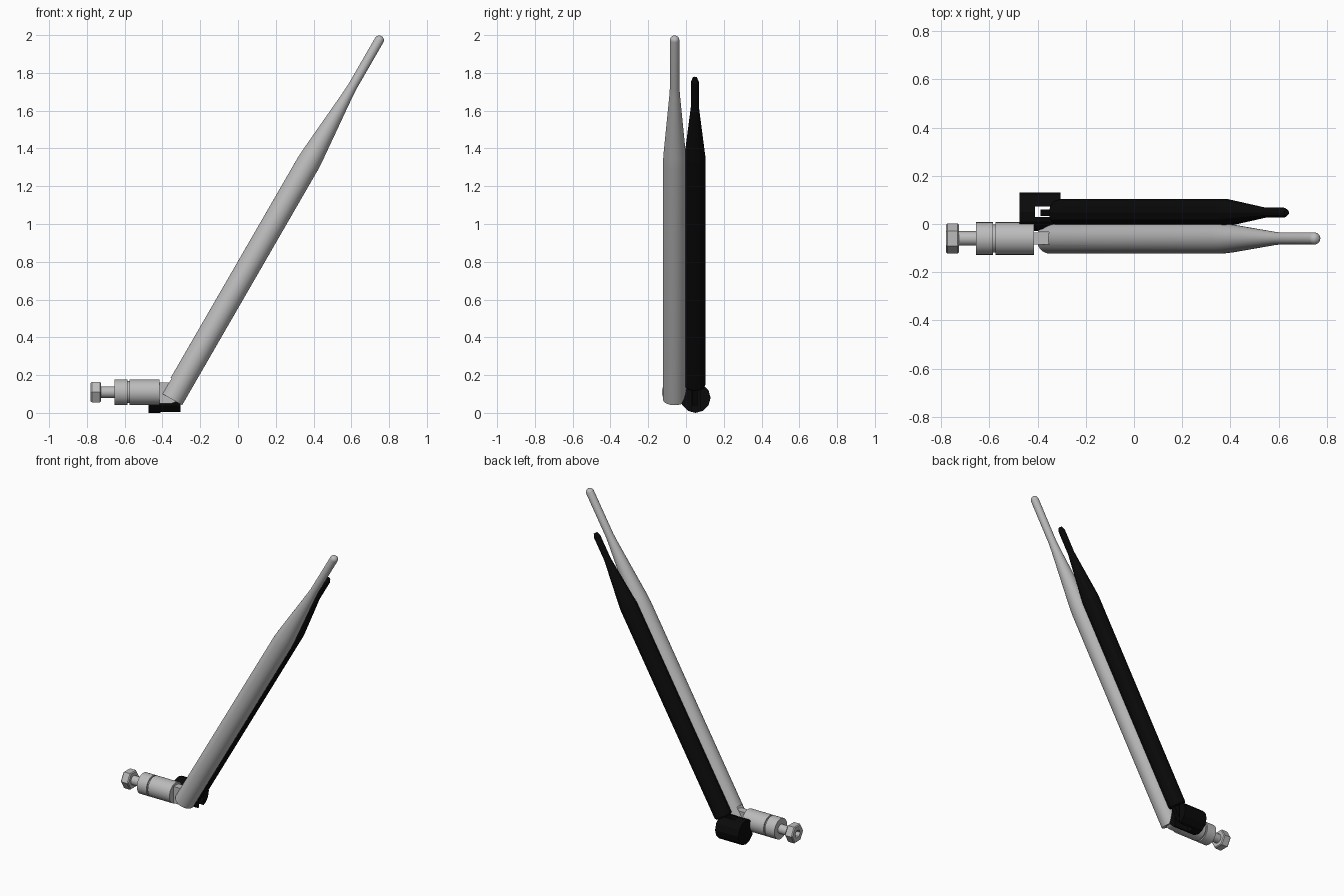
import bpy, bmesh, math
from mathutils import Matrix, Vector

cube = bpy.data.objects.get("Cube")
if cube:
    bpy.data.objects.remove(cube, do_unlink=True)


def material(name, rgb, rough):
    m = bpy.data.materials.new(name)
    m.use_nodes = True
    m.diffuse_color = (*rgb, 1)
    bsdf = m.node_tree.nodes["Principled BSDF"]
    bsdf.inputs["Base Color"].default_value = (*rgb, 1)
    bsdf.inputs["Roughness"].default_value = rough
    return m


GREY = material("light grey", (0.5, 0.5, 0.5), 0.5)
BLACK = material("black", (0.003, 0.003, 0.003), 0.6)


def finish(bm, name, mat, matrix):
    bmesh.ops.recalc_face_normals(bm, faces=bm.faces)
    me = bpy.data.meshes.new(name)
    bm.to_mesh(me)
    bm.free()
    me.transform(matrix)
    me.materials.append(mat)
    ob = bpy.data.objects.new(name, me)
    bpy.context.collection.objects.link(ob)
    return ob


def lathe(name, profile, sides, mat, matrix, turn=0.0):
    """Closed solid of revolution about local z from (radius, height) points."""
    bm = bmesh.new()
    rings = []
    for r, h in profile:
        angles = [turn + math.tau * i / sides for i in range(sides)]
        rings.append([bm.verts.new((r * math.cos(a), r * math.sin(a), h)) for a in angles])
    for low, high in zip(rings, rings[1:]):
        for i in range(sides):
            j = (i + 1) % sides
            bm.faces.new((low[i], low[j], high[j], high[i]))
    bm.faces.new(rings[0][::-1])
    bm.faces.new(rings[-1])
    return finish(bm, name, mat, matrix)


def box(name, lo, hi, mat, matrix=Matrix()):
    bm = bmesh.new()
    lo, hi = Vector(lo), Vector(hi)
    bmesh.ops.create_cube(bm, size=1)
    for v in bm.verts:
        v.co = [(lo[k] + hi[k]) / 2 + v.co[k] * (hi[k] - lo[k]) for k in range(3)]
    return finish(bm, name, mat, matrix)


def cut(ob, cutter):
    mod = ob.modifiers.new("slot", 'BOOLEAN')
    mod.operation = 'DIFFERENCE'
    mod.solver = 'EXACT'
    mod.object = cutter
    deps = bpy.context.evaluated_depsgraph_get()
    me = bpy.data.meshes.new_from_object(ob.evaluated_get(deps))
    ob.modifiers.clear()
    ob.data = me
    bpy.data.objects.remove(cutter, do_unlink=True)


def smooth(ob):
    bpy.ops.object.select_all(action='DESELECT')
    ob.select_set(True)
    bpy.context.view_layer.objects.active = ob
    bpy.ops.object.shade_smooth_by_angle(angle=math.radians(30))


def arm_frame(y):
    # Both arms lean 30 degrees from upright towards +x
    return Matrix.Translation((-0.35, y, 0.072)) @ Matrix.Rotation(math.radians(30), 4, 'Y')


def along_x(y, z):
    return Matrix.Translation((0, y, z)) @ Matrix.Rotation(math.pi / 2, 4, 'Y')


# Grey arm: straight tube, taper, thin rod with a domed tip
frame = arm_frame(-0.06)
dome = [(0.025 * math.cos(t * math.pi / 12), 2.195 + 0.025 * math.sin(t * math.pi / 12))
        for t in range(6)]
arm = lathe("grey_arm", [(0.0625, 0), (0.0625, 1.44), (0.059, 1.5), (0.028, 1.86),
                         (0.025, 1.91)] + dome, 32, GREY, frame)
cut(arm, box("slot_cutter", (-0.1, -0.026, -0.05), (0.03, 0.026, 0.095), GREY, frame))
smooth(arm)

# Grey connector: neck, collar, groove and barrel
axis = along_x(-0.06, 0.11)
R = 0.0675
smooth(lathe("grey_connector", [(0.03, -0.74), (0.03, -0.655), (R, -0.655), (R, -0.585),
                                (0.058, -0.585), (0.058, -0.575), (R, -0.575), (R, -0.415)],
             32, GREY, axis))

# Hexagonal nut with a round-ish recess in its end
lathe("hex_nut", [(0.026, -0.75), (0.026, -0.78), (0.056, -0.78), (0.062, -0.774),
                  (0.062, -0.731), (0.056, -0.725), (0.02, -0.725)],
      6, GREY, axis, math.pi / 2)

# Hinge tongue with a round end
box("hinge_tongue", (-0.43, -0.084, 0.05), (-0.36, -0.036, 0.16), GREY)
knuckle = Matrix.Translation((-0.36, -0.06, 0.105)) @ Matrix.Rotation(math.pi / 2, 4, 'X')
smooth(lathe("hinge_knuckle", [(0.055, -0.024), (0.055, 0.024)], 32, GREY, knuckle))

# Black arm: the same shape, faceted and shorter
frame = arm_frame(0.047)
lathe("black_arm", [(0.05, 0.08), (0.056, 0.09), (0.056, 1.48), (0.021, 1.79),
                    (0.021, 1.94), (0.012, 1.965)], 12, BLACK, frame)
box("black_arm_tongue", (-0.035, -0.014, -0.015), (0.04, 0.014, 0.1), BLACK, frame)

# Black clevis: faceted drum along x, slotted for the tongue
clevis = lathe("black_clevis", [(0.08, -0.475), (0.08, -0.305)], 12, BLACK,
               along_x(0.05, 0.08))
cut(clevis, box("clevis_cutter", (-0.41, 0.028, -0.1), (-0.2, 0.073, 0.3), BLACK))
